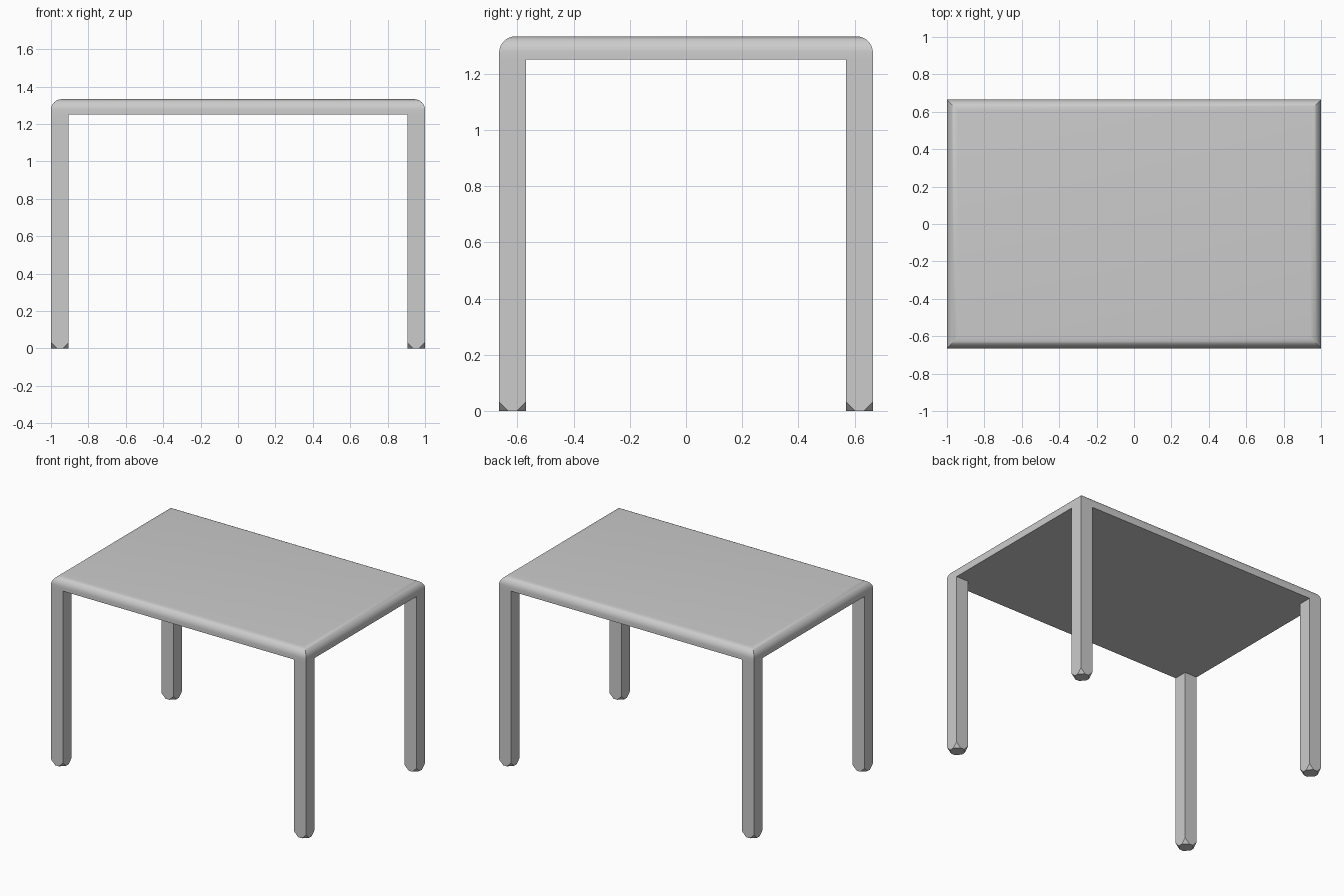
import bpy, bmesh
from mathutils import Matrix, Vector

if "Cube" in bpy.data.objects:
    bpy.data.objects.remove(bpy.data.objects["Cube"])

HX, HY = 1.0, 0.665        # half size of the table
UNDER, TOP = 1.25, 1.333   # underside and top heights
LEG, CUT, ROUND = 0.095, 0.033, 0.058


def box(lo, hi):
    bm = bmesh.new()
    lo, hi = Vector(lo), Vector(hi)
    size = hi - lo
    mat = Matrix.Translation((lo + hi) / 2) @ Matrix.Diagonal((*size, 1))
    bmesh.ops.create_cube(bm, size=1, matrix=mat)
    return bm


def finish(bm, name):
    bmesh.ops.recalc_face_normals(bm, faces=bm.faces)
    mesh = bpy.data.meshes.new(name)
    bm.to_mesh(mesh)
    bm.free()
    obj = bpy.data.objects.new(name, mesh)
    bpy.context.collection.objects.link(obj)
    return obj


# Tabletop: slab with rounded, mitred upper edges
bm = box((-HX, -HY, UNDER), (HX, HY, TOP))
rim = [e for e in bm.edges if all(v.co.z > TOP - 0.001 for v in e.verts)]
bmesh.ops.bevel(bm, geom=rim, offset=ROUND, segments=8, profile=0.5,
                affect='EDGES', clamp_overlap=True)
top = finish(bm, "tabletop")
bpy.context.view_layer.objects.active = top
top.select_set(True)
bpy.ops.object.shade_smooth_by_angle(angle=0.52)
top.select_set(False)

# Legs: square posts flush with the corners, foot corners cut off
for sx, side in ((-1, "left"), (1, "right")):
    for sy, end in ((-1, "front"), (1, "back")):
        x, y = sx * (HX - LEG / 2), sy * (HY - LEG / 2)
        h = LEG / 2
        bm = box((x - h, y - h, 0), (x + h, y + h, UNDER))
        foot = [v for v in bm.verts if v.co.z < 0.001]
        bmesh.ops.bevel(bm, geom=foot, offset=CUT, segments=1, affect='VERTICES')
        cap = [f for f in bm.faces if f.calc_center_median().z > UNDER - 0.001]
        bmesh.ops.delete(bm, geom=cap, context='FACES_ONLY')
        finish(bm, f"{end}_{side}_leg")
